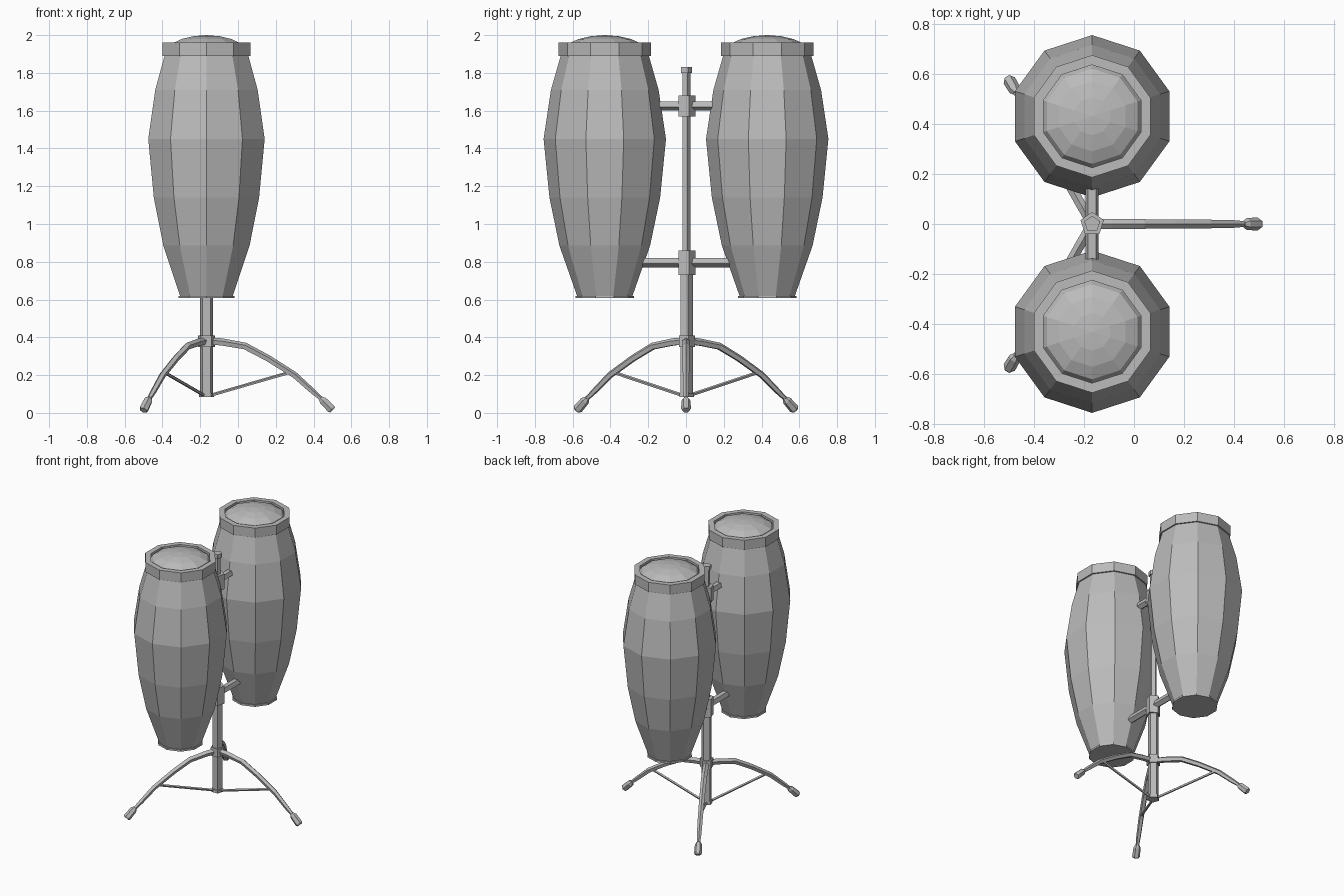
import bpy, bmesh, math
from mathutils import Vector

cube = bpy.data.objects.get("Cube")
if cube:
    bpy.data.objects.remove(cube, do_unlink=True)

grey = bpy.data.materials.new("plain grey")
grey.use_nodes = True
colour = (0.5, 0.5, 0.5, 1)
grey.diffuse_color = colour
grey.node_tree.nodes["Principled BSDF"].inputs["Base Color"].default_value = colour

POLE_X = -0.167


def finish(name, bm):
    bmesh.ops.recalc_face_normals(bm, faces=bm.faces)
    mesh = bpy.data.meshes.new(name)
    bm.to_mesh(mesh)
    bm.free()
    mesh.materials.append(grey)
    obj = bpy.data.objects.new(name, mesh)
    bpy.context.collection.objects.link(obj)
    return obj


def skin(name, rings, closed=False):
    """Join rings of points with faces and cap the ends, or close the loop."""
    bm = bmesh.new()
    loops = [[bm.verts.new(p) for p in ring] for ring in rings]
    pairs = list(zip(loops, loops[1:]))
    if closed:
        pairs.append((loops[-1], loops[0]))
    else:
        bm.faces.new(loops[0])
        bm.faces.new(loops[-1])
    for a, b in pairs:
        n = len(a)
        for i in range(n):
            j = (i + 1) % n
            bm.faces.new((a[i], a[j], b[j], b[i]))
    return finish(name, bm)


def lathe(name, profile, sides, y=0, closed=False):
    """Turn (radius, z) points around an upright axis, one corner facing +y."""
    rings = []
    for r, z in profile:
        angles = [math.pi / 2 + math.tau * i / sides for i in range(sides)]
        rings.append([(POLE_X + r * math.cos(a), y + r * math.sin(a), z) for a in angles])
    return skin(name, rings, closed)


def tube(name, path, radii, sides, phase=0):
    """Sweep a polygon along a path that lies in an upright plane."""
    path = [Vector(p) for p in path]
    flat = path[-1] - path[0]
    side = Vector((-flat.y, flat.x, 0)).normalized()
    rings = []
    for i, (p, r) in enumerate(zip(path, radii)):
        along = (path[min(i + 1, len(path) - 1)] - path[max(i - 1, 0)]).normalized()
        up = along.cross(side)
        angles = [phase + math.tau * k / sides for k in range(sides)]
        rings.append([p + r * (up * math.cos(a) + side * math.sin(a)) for a in angles])
    return skin(name, rings)


# Drums: shell, bottom rim, hoop and domed head
shell = [(0.145, 0.615), (0.24, 0.885), (0.293, 1.14), (0.324, 1.45),
         (0.285, 1.71), (0.225, 1.92)]
hoop = [(0.244, 1.89), (0.244, 1.96), (0.205, 1.96), (0.205, 1.89)]
head = [(0.207, 1.93), (0.19, 1.956), (0.14, 1.979), (0.075, 1.994), (0.002, 2.0)]
for label, y in (("front", -0.43), ("back", 0.43)):
    lathe(label + "_drum_shell", shell, 10, y)
    lathe(label + "_drum_bottom_rim", [(0.155, 0.607), (0.155, 0.62)], 10, y)
    lathe(label + "_drum_hoop", hoop, 10, y, closed=True)
    lathe(label + "_drum_head", head, 10, y)

# Central stand
lathe("lower_pole", [(0.036, 0.085), (0.036, 0.78)], 5)
lathe("upper_pole", [(0.023, 0.75), (0.023, 1.81)], 5)
lathe("pole_cap", [(0.033, 1.8), (0.033, 1.83)], 5)
lathe("brace_collar", [(0.042, 0.083), (0.042, 0.105)], 5)
lathe("leg_collar", [(0.047, 0.35), (0.047, 0.41)], 5)
lathe("lower_clamp", [(0.049, 0.73), (0.049, 0.86)], 5)
lathe("upper_clamp", [(0.049, 1.57), (0.049, 1.68)], 5)

# Arms holding the drums
for label, z, reach in (("lower", 0.798, 0.23), ("upper", 1.628, 0.145)):
    for end, s in (("front", -1), ("back", 1)):
        tube(f"{label}_{end}_arm", [(POLE_X, 0, z), (POLE_X, s * reach, z)],
             [0.027] * 2, 5, math.pi / 5)

# Tripod: bowed legs, rubber feet and braces
leg = [(0.02, 0.378), (0.08, 0.374), (0.204, 0.352), (0.325, 0.288),
       (0.465, 0.2), (0.56, 0.115), (0.63, 0.055)]
leg_radii = [0.021, 0.021, 0.02, 0.019, 0.018, 0.016, 0.01]
foot = [(0.604, 0.078), (0.617, 0.065), (0.661, 0.021), (0.668, 0.014)]
for label, degrees in (("left", 0), ("back_right", 120), ("front_right", 240)):
    c, s = math.cos(math.radians(degrees)), math.sin(math.radians(degrees))

    def place(points):
        return [(POLE_X + r * c, r * s, z) for r, z in points]

    tube(label + "_leg", place(leg), leg_radii, 5)
    tube(label + "_foot", place(foot), [0.013, 0.024, 0.026, 0.02], 6, math.pi / 6)
    tube(label + "_brace", place([(0.02, 0.092), (0.435, 0.212)]), [0.009] * 2, 5)
